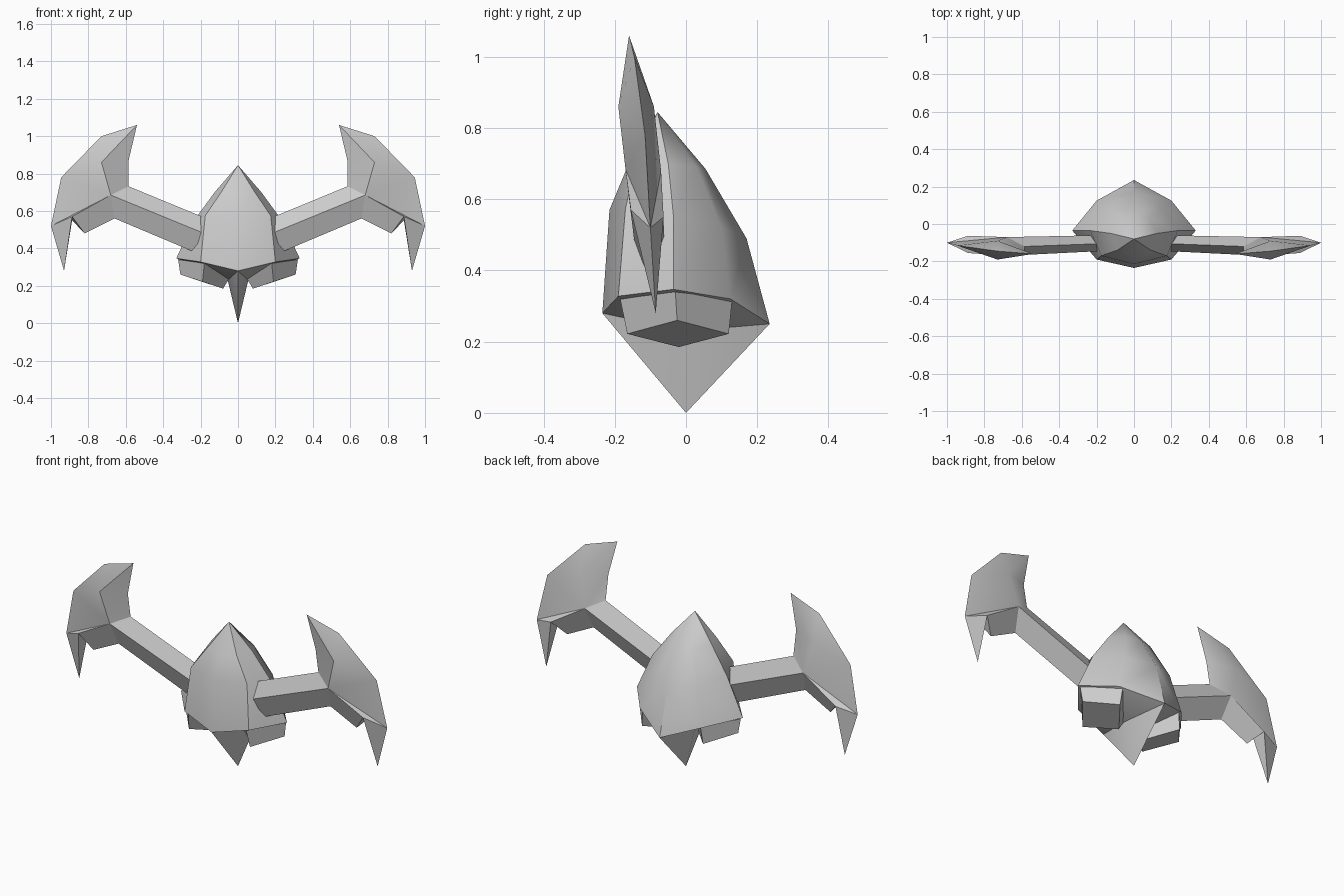
import bpy
import bmesh
import math
from mathutils import Vector

cube = bpy.data.objects.get("Cube")
if cube:
    bpy.data.objects.remove(cube, do_unlink=True)

grey = bpy.data.materials.new("light_grey")
grey.use_nodes = True
grey.diffuse_color = (0.6, 0.6, 0.6, 1)
grey.node_tree.nodes["Principled BSDF"].inputs["Base Color"].default_value = (0.6, 0.6, 0.6, 1)


def build(name, points, faces, smooth_angle):
    """Make one half from named points, mirrored across the centre plane."""
    bm = bmesh.new()
    verts = {key: bm.verts.new(co) for key, co in points.items()}
    for face in faces:
        bm.faces.new([verts[key] for key in face])
    bmesh.ops.recalc_face_normals(bm, faces=bm.faces)
    mesh = bpy.data.meshes.new(name)
    bm.to_mesh(mesh)
    bm.free()
    mesh.materials.append(grey)
    obj = bpy.data.objects.new(name, mesh)
    bpy.context.collection.objects.link(obj)
    bpy.ops.object.select_all(action="DESELECT")
    obj.select_set(True)
    bpy.context.view_layer.objects.active = obj
    mirror = obj.modifiers.new("mirror", "MIRROR")
    mirror.use_clip = True
    bpy.ops.object.modifier_apply(modifier=mirror.name)
    bpy.ops.object.shade_smooth_by_angle(angle=math.radians(smooth_angle))
    return obj


def loft(rings):
    """Quads between neighbouring rings of point names."""
    return [(a[i], a[i + 1], b[i + 1], b[i])
            for a, b in zip(rings, rings[1:]) for i in range(len(a) - 1)]


# Hull: half rings running front to back, closing at the nose
hull_rings = [
    [(0, -.235, .28), (.2, -.19, .328), (.33, -.035, .347), (.2, .125, .32), (0, .235, .25)],
    [(0, -.215, .57), (.175, -.17, .575), (.235, -.035, .55), (.145, .1, .52), (0, .17, .49)],
    [(0, -.165, .69), (.09, -.14, .7), (.125, -.05, .7), (.08, .03, .69), (0, .055, .685)],
]
points = {(r, i): co for r, ring in enumerate(hull_rings) for i, co in enumerate(ring)}
points["nose"] = (0, -.08, .845)
names = [[(r, i) for i in range(5)] for r in range(3)]
faces = loft(names)
faces += [(names[2][i], names[2][i + 1], "nose") for i in range(4)]
# Keel under the hull, pinched inwards at its sides
points["pinch"] = (.055, 0, .23)
points["tip"] = (0, 0, 0)
faces += [(names[0][i], names[0][i + 1], "pinch") for i in range(4)]
faces += [(names[0][0], "pinch", "tip"), (names[0][4], "pinch", "tip")]
build("hull", points, faces, 35)

# Engine pods: four-sided, splayed outwards
pod_top = [(.32, -.03, .34), (.18, -.185, .32), (.04, -.025, .25), (.18, .13, .32)]
pod_end = [(.308, -.025, .26), (.19, -.165, .222), (.08, -.02, .185), (.19, .12, .222)]
points = {("top", i): co for i, co in enumerate(pod_top)}
points.update({("end", i): co for i, co in enumerate(pod_end)})
loop = [0, 1, 2, 3, 0]
faces = loft([[(r, i) for i in loop] for r in ("top", "end")])
faces += [[(r, i) for i in range(4)] for r in ("top", "end")]
build("engine_pods", points, faces, 25)

# Arms: diamond section from hull to claw
hub = {
    "top": (.585, -.12, .732),
    "front": (.68, -.17, .685),
    "low": (.66, -.12, .56),
    "rear": (.68, -.07, .68),
}
root = [(.18, -.105, .565), (.18, -.145, .48), (.22, -.105, .375), (.18, -.06, .475)]
points = {("root", key): co for key, co in zip(hub, root)}
points.update({("hub", key): co for key, co in hub.items()})
keys = list(hub) + ["top"]
faces = loft([[(r, key) for key in keys] for r in ("root", "hub")])
faces += [[(r, key) for key in hub] for r in ("root", "hub")]
build("arms", points, faces, 25)

# Claws: sharp outer edge, front and rear ridges, faceted inner side
points = dict(hub)
points.update({
    "upper_tip": (.54, -.16, 1.06),
    "lower_tip": (.93, -.085, .28),
    "edge_a": (.73, -.145, 1.0),
    "edge_b": (.945, -.115, .78),
    "edge_c": (1.0, -.1, .52),
    "inner_a": (.585, -.145, .87),
    "inner_b": (.82, -.115, .48),
    "front_a": (.73, -.19, .86),
    "front_b": (.887, -.155, .57),
    "rear_a": (.73, -.09, .86),
    "rear_b": (.887, -.063, .55),
})
faces = [("inner_b", "front_b", "rear_b"), ("front_b", "lower_tip", "rear_b")]
for s in ("front", "rear"):
    a, b = s + "_a", s + "_b"
    faces += [
        ("upper_tip", a, "edge_a"), (a, "edge_b", "edge_a"),
        (a, s, "edge_b"), (s, "edge_c", "edge_b"),
        (s, b, "edge_c"), (b, "lower_tip", "edge_c"),
        ("upper_tip", "inner_a", a), ("inner_a", "top", s, a),
        ("low", "inner_b", b, s),
    ]
build("claws", points, faces, 35)
